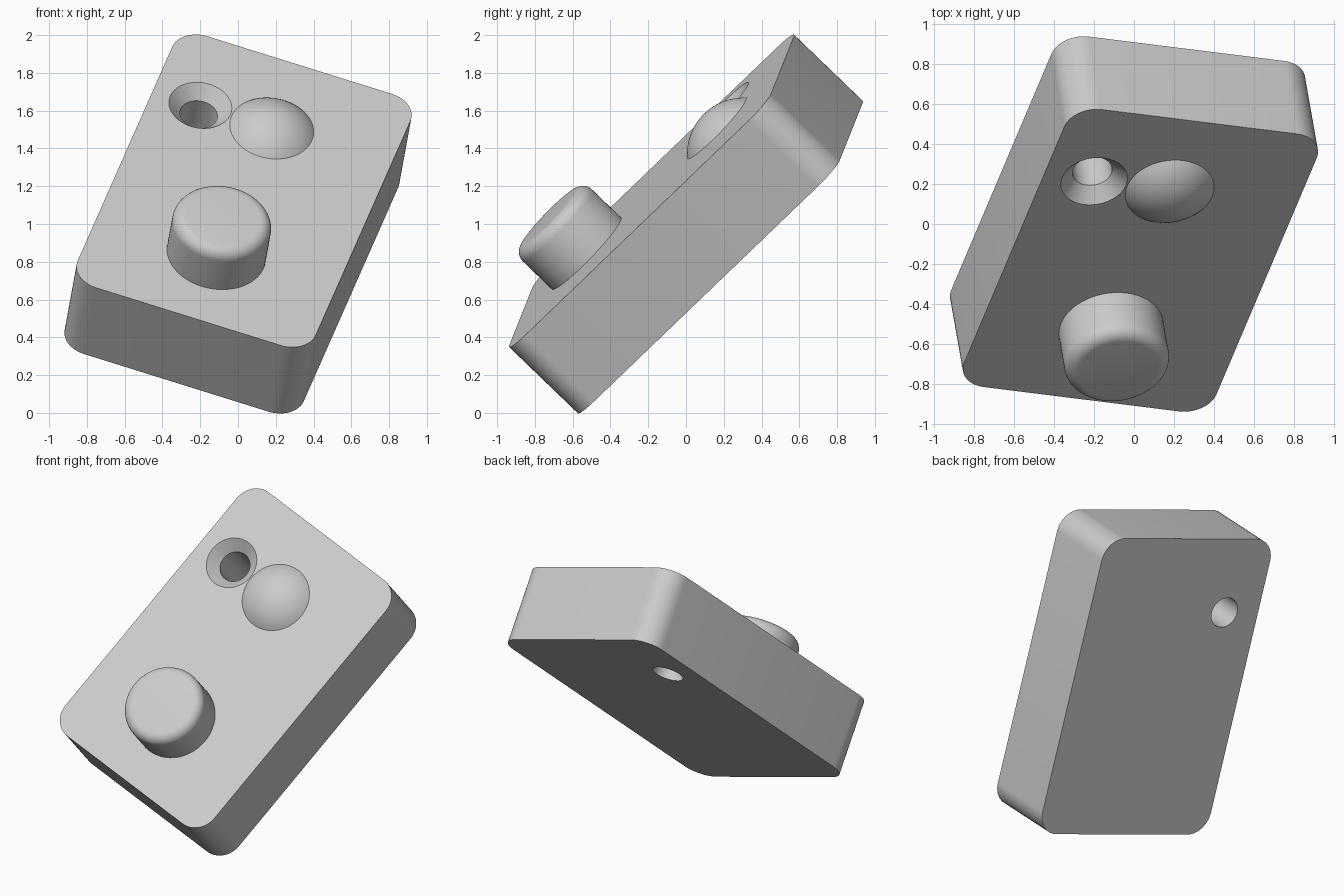
import bpy, bmesh, math
from mathutils import Matrix, Vector

cube = bpy.data.objects.get("Cube")
if cube:
    bpy.data.objects.remove(cube, do_unlink=True)

# Plate frame: short axis, long axis and face normal
short = Vector((0.948, -0.118, -0.296)).normalized()
normal = Vector((0.123, -0.714, 0.689))
normal = (normal - short * normal.dot(short)).normalized()
long = normal.cross(short)
frame = Matrix.Translation((0, 0, 1)) @ Matrix((short, long, normal)).transposed().to_4x4()

HALF_W, HALF_L, HALF_T = 0.665, 1.005, 0.255
CORNER = 0.15

grey = bpy.data.materials.new("plain grey")
grey.use_nodes = True
colour = (0.6, 0.6, 0.6, 1)
grey.diffuse_color = colour
grey.node_tree.nodes["Principled BSDF"].inputs["Base Color"].default_value = colour


def add_object(name, bm):
    bmesh.ops.recalc_face_normals(bm, faces=bm.faces)
    mesh = bpy.data.meshes.new(name)
    bm.to_mesh(mesh)
    bm.free()
    mesh.materials.append(grey)
    obj = bpy.data.objects.new(name, mesh)
    bpy.context.collection.objects.link(obj)
    obj.matrix_world = frame
    return obj


def lathe(name, profile, x, y, steps=64):
    """Revolve (radius, height) points about the plate normal at (x, y)."""
    bm = bmesh.new()
    verts = [bm.verts.new((r, 0, z)) for r, z in profile]
    edges = [bm.edges.new(pair) for pair in zip(verts, verts[1:])]
    bmesh.ops.spin(bm, geom=verts + edges, cent=(0, 0, 0), axis=(0, 0, 1),
                   angle=math.tau, steps=steps)
    bmesh.ops.remove_doubles(bm, verts=bm.verts, dist=0.0005)
    bmesh.ops.translate(bm, verts=bm.verts, vec=(x, y, 0))
    return add_object(name, bm)


def smooth(obj):
    bpy.ops.object.select_all(action='DESELECT')
    obj.select_set(True)
    bpy.context.view_layer.objects.active = obj
    bpy.ops.object.shade_smooth_by_angle(angle=math.radians(30))


# Plate with rounded corners
bm = bmesh.new()
bmesh.ops.create_cube(bm, size=2)
bmesh.ops.scale(bm, verts=bm.verts, vec=(HALF_W, HALF_L, HALF_T))
upright = [e for e in bm.edges if abs(e.verts[0].co.z - e.verts[1].co.z) > HALF_T]
bmesh.ops.bevel(bm, geom=upright, offset=CORNER, segments=12, profile=0.5, affect='EDGES')
plate = add_object("plate", bm)

# Countersunk through hole
HOLE, SINK, DEPTH = 0.1, 0.168, 0.07
cutter = lathe("hole_cutter", [(0, -0.4), (HOLE, -0.4), (HOLE, HALF_T - DEPTH),
                               (SINK, HALF_T), (SINK, 0.4), (0, 0.4)], -0.4, 0.505)
cutter.hide_render = True
cut = plate.modifiers.new("countersunk hole", 'BOOLEAN')
cut.operation = 'DIFFERENCE'
cut.solver = 'EXACT'
cut.object = cutter
bpy.ops.object.select_all(action='DESELECT')
bpy.context.view_layer.objects.active = plate
plate.select_set(True)
bpy.ops.object.modifier_apply(modifier=cut.name)
bpy.data.objects.remove(cutter, do_unlink=True)
smooth(plate)

# Round button with a filleted rim
RADIUS, HEIGHT, FILLET = 0.264, 0.28, 0.065
rim = [(RADIUS - FILLET + FILLET * math.cos(a), HALF_T + HEIGHT - FILLET + FILLET * math.sin(a))
       for a in (math.pi / 2 * i / 8 for i in range(9))]
button = lathe("button", [(0, HALF_T - 0.02), (RADIUS, HALF_T - 0.02)] + rim
               + [(0, HALF_T + HEIGHT)], 0, -0.5)
smooth(button)

# Shallow dome
BASE, RISE = 0.224, 0.1
sphere = (BASE ** 2 + RISE ** 2) / (2 * RISE)
half_angle = math.asin(BASE / sphere)
cap = [(sphere * math.sin(a), HALF_T + RISE - sphere + sphere * math.cos(a))
       for a in (half_angle * (1 - i / 12) for i in range(13))]
dome = lathe("dome", [(0, HALF_T - 0.02), (BASE, HALF_T - 0.02)] + cap, 0, 0.5)
smooth(dome)
